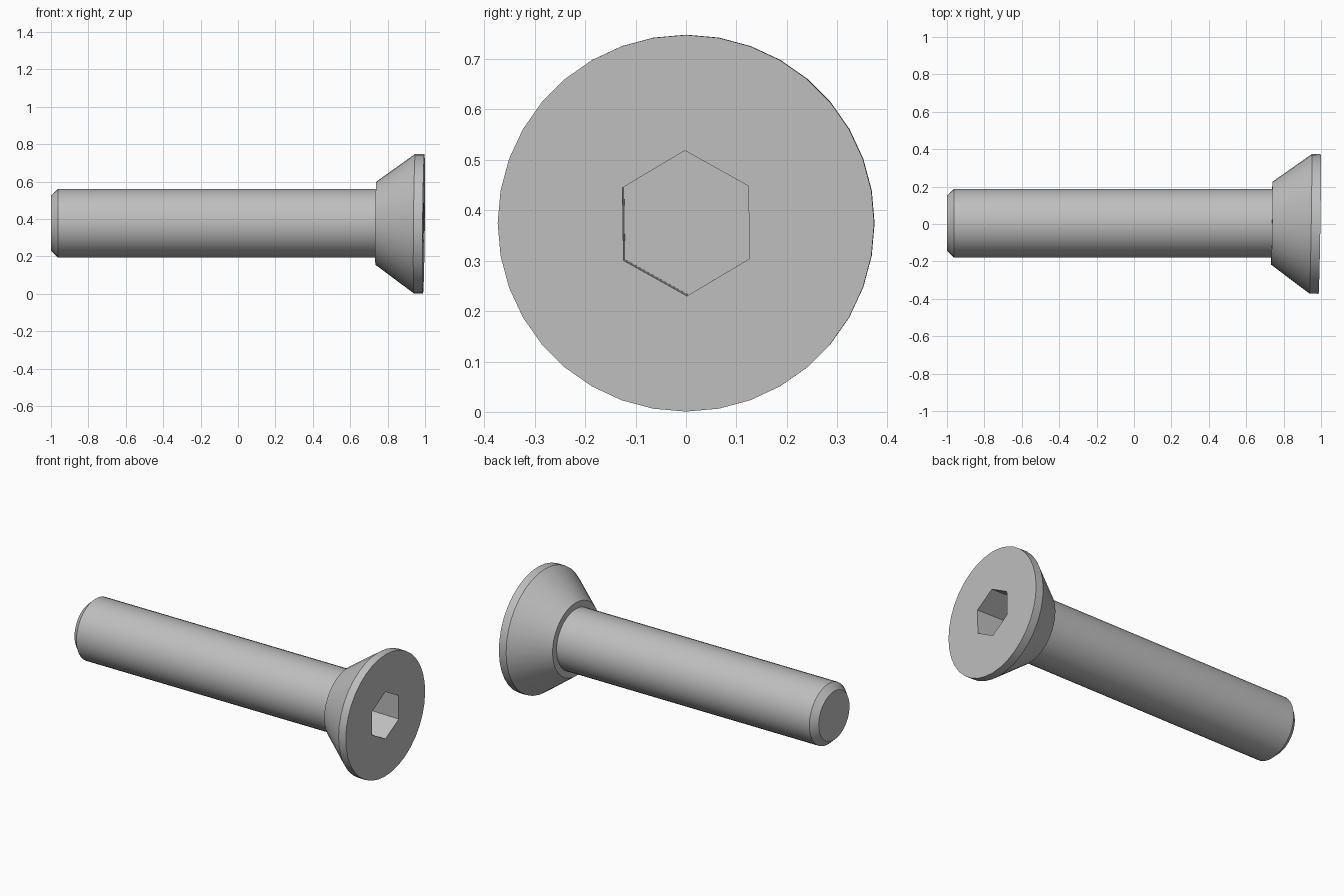
import bpy
import bmesh
from math import cos, sin, pi

cube = bpy.data.objects.get("Cube")
if cube:
    bpy.data.objects.remove(cube, do_unlink=True)

SIDES = 36
AXIS_Y, AXIS_Z = 0.004, 0.377
HEAD_X = 0.737

steel = bpy.data.materials.new("grey_steel")
steel.use_nodes = True
colour = (0.52, 0.52, 0.52, 1)
steel.diffuse_color = colour
steel.node_tree.nodes["Principled BSDF"].inputs["Base Color"].default_value = colour


def ring(bm, x, radius, sides, turn=0.0):
    """Loop of vertices around the x axis."""
    angles = [pi / 2 + turn + 2 * pi * i / sides for i in range(sides)]
    return [bm.verts.new((x, radius * cos(a), radius * sin(a))) for a in angles]


def skin(bm, loops):
    """Join neighbouring loops with quads."""
    for a, b in zip(loops, loops[1:]):
        for i in range(len(a)):
            j = (i + 1) % len(a)
            bm.faces.new((a[i], a[j], b[j], b[i]))


def loop_edges(bm, loop):
    return [bm.edges.get((loop[i - 1], loop[i])) for i in range(len(loop))]


def finish(bm, name, location, rotation=(0, 0, 0)):
    bmesh.ops.recalc_face_normals(bm, faces=bm.faces[:])
    mesh = bpy.data.meshes.new(name)
    bm.to_mesh(mesh)
    bm.free()
    mesh.materials.append(steel)
    obj = bpy.data.objects.new(name, mesh)
    obj.location, obj.rotation_euler = location, rotation
    bpy.context.collection.objects.link(obj)
    bpy.ops.object.select_all(action="DESELECT")
    obj.select_set(True)
    bpy.context.view_layer.objects.active = obj
    bpy.ops.object.shade_smooth_by_angle(angle=pi / 7)


# Shaft with a chamfered tip, open where it enters the head
bm = bmesh.new()
loops = [ring(bm, x, r, SIDES) for x, r in
         ((-1, 0.148), (-0.962, 0.184), (HEAD_X + 0.005, 0.184))]
skin(bm, loops)
bm.faces.new(loops[0])
finish(bm, "shaft", (0, AXIS_Y, AXIS_Z))

# Countersunk head, sitting very slightly askew
bm = bmesh.new()
loops = [ring(bm, x, r, SIDES) for x, r in
         ((0, 0.182), (0, 0.222), (0.207, 0.373), (0.256, 0.373))]
skin(bm, loops)

# Hexagonal socket
hexes = [ring(bm, x, 0.144, 6, turn=0.014) for x in (0.256, 0.06)]
skin(bm, hexes)
bm.faces.new(hexes[1])

# Flat face between the rim and the socket
bmesh.ops.triangle_fill(
    bm, use_beauty=True, normal=(1, 0, 0),
    edges=loop_edges(bm, loops[-1]) + loop_edges(bm, hexes[0]))
finish(bm, "head", (HEAD_X, AXIS_Y, AXIS_Z), (0, 0.01, -0.016))
